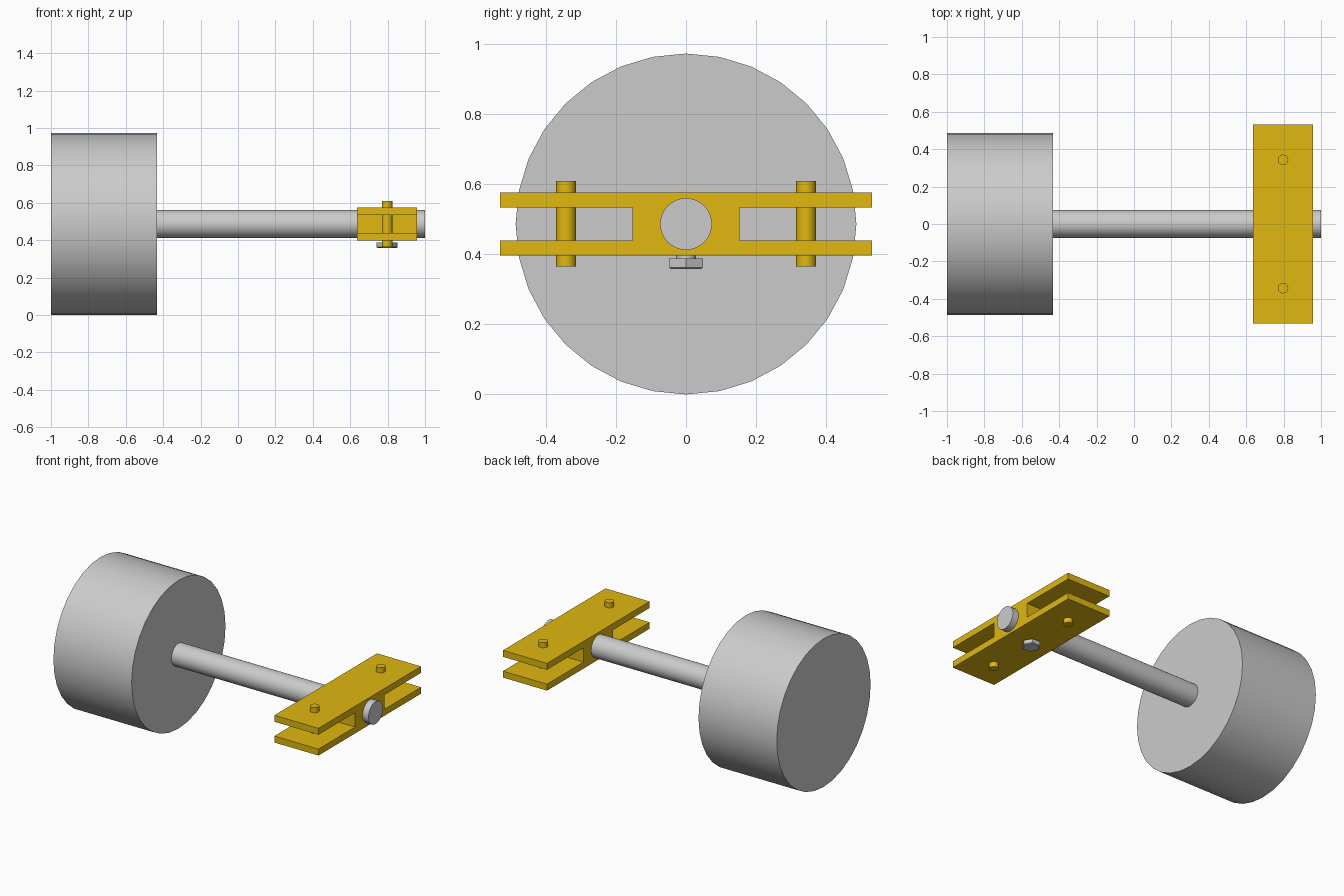
import bpy
import bmesh
import math
from mathutils import Matrix, Vector

cube = bpy.data.objects.get("Cube")
if cube:
    bpy.data.objects.remove(cube, do_unlink=True)

AXIS_Z = 0.487     # height of the shaft centre line
CLAMP_X = 0.797    # middle of the clamp along the shaft

yellow = bpy.data.materials.new("yellow_paint")
yellow.use_nodes = True
yellow.diffuse_color = (0.75, 0.48, 0.005, 1)
yellow.node_tree.nodes["Principled BSDF"].inputs["Base Color"].default_value = yellow.diffuse_color


def finish(name, bm, material=None):
    bmesh.ops.recalc_face_normals(bm, faces=bm.faces)
    mesh = bpy.data.meshes.new(name)
    bm.to_mesh(mesh)
    bm.free()
    obj = bpy.data.objects.new(name, mesh)
    bpy.context.collection.objects.link(obj)
    if material:
        mesh.materials.append(material)
    return obj


def smooth(obj):
    bpy.ops.object.select_all(action="DESELECT")
    obj.select_set(True)
    bpy.context.view_layer.objects.active = obj
    bpy.ops.object.shade_smooth_by_angle(angle=math.radians(30))


def cylinder(name, start, end, radius, material=None, sides=32):
    start, end = Vector(start), Vector(end)
    span = end - start
    turn = Matrix.Rotation(math.pi / 2, 4, "Y") if abs(span.x) > 0 else Matrix()
    bm = bmesh.new()
    bmesh.ops.create_cone(bm, cap_ends=True, segments=sides, radius1=radius,
                          radius2=radius, depth=span.length,
                          matrix=Matrix.Translation((start + end) / 2) @ turn)
    obj = finish(name, bm, material)
    smooth(obj)
    return obj


# Wheel and its shaft
cylinder("wheel", (-1, 0, AXIS_Z), (-0.432, 0, AXIS_Z), AXIS_Z)
cylinder("shaft", (-0.432, 0, AXIS_Z), (1, 0, AXIS_Z), 0.074)

# Clamp: two plates joined by a central block, as one extruded I profile
half_w, block_w, outer, inner, half_len = 0.532, 0.153, 0.0895, 0.047, 0.16
quarter = [(block_w, inner), (half_w, inner), (half_w, outer)]
right = [(y, -z) for y, z in reversed(quarter)] + quarter
profile = right + [(-y, -z) for y, z in right]
bm = bmesh.new()
face = bm.faces.new([bm.verts.new((CLAMP_X - half_len, y, AXIS_Z + z)) for y, z in profile])
extruded = bmesh.ops.extrude_face_region(bm, geom=[face])["geom"]
bmesh.ops.translate(bm, vec=(2 * half_len, 0, 0),
                    verts=[v for v in extruded if isinstance(v, bmesh.types.BMVert)])
clamp = finish("clamp", bm, yellow)

# Bore for the shaft
bore = cylinder("bore_cutter", (0.5, 0, AXIS_Z), (1.1, 0, AXIS_Z), 0.074)
cut = clamp.modifiers.new("bore", "BOOLEAN")
cut.object = bore
cut.solver = "EXACT"
bpy.context.view_layer.objects.active = clamp
bpy.ops.object.modifier_apply(modifier="bore")
bpy.data.objects.remove(bore, do_unlink=True)

# Pins through both plates
for side, y in (("left_hand", 0.343), ("right_hand", -0.343)):
    cylinder("pin_" + side, (CLAMP_X, y, 0.365), (CLAMP_X, y, 0.61), 0.028, yellow)

# Set screw below the block, with a chamfered hexagonal head
cylinder("screw_shank", (CLAMP_X, 0, 0.38), (CLAMP_X, 0, 0.43), 0.028)
bm = bmesh.new()
rings = []
for z, radius in ((0.358, 0.05), (0.363, 0.056), (0.388, 0.056)):
    rings.append([bm.verts.new((CLAMP_X + radius * math.cos(i * math.pi / 3),
                                radius * math.sin(i * math.pi / 3), z)) for i in range(6)])
for low, high in zip(rings, rings[1:]):
    for i in range(6):
        j = (i + 1) % 6
        bm.faces.new((low[i], low[j], high[j], high[i]))
bm.faces.new(rings[0])
bm.faces.new(rings[-1])
finish("screw_head", bm)
